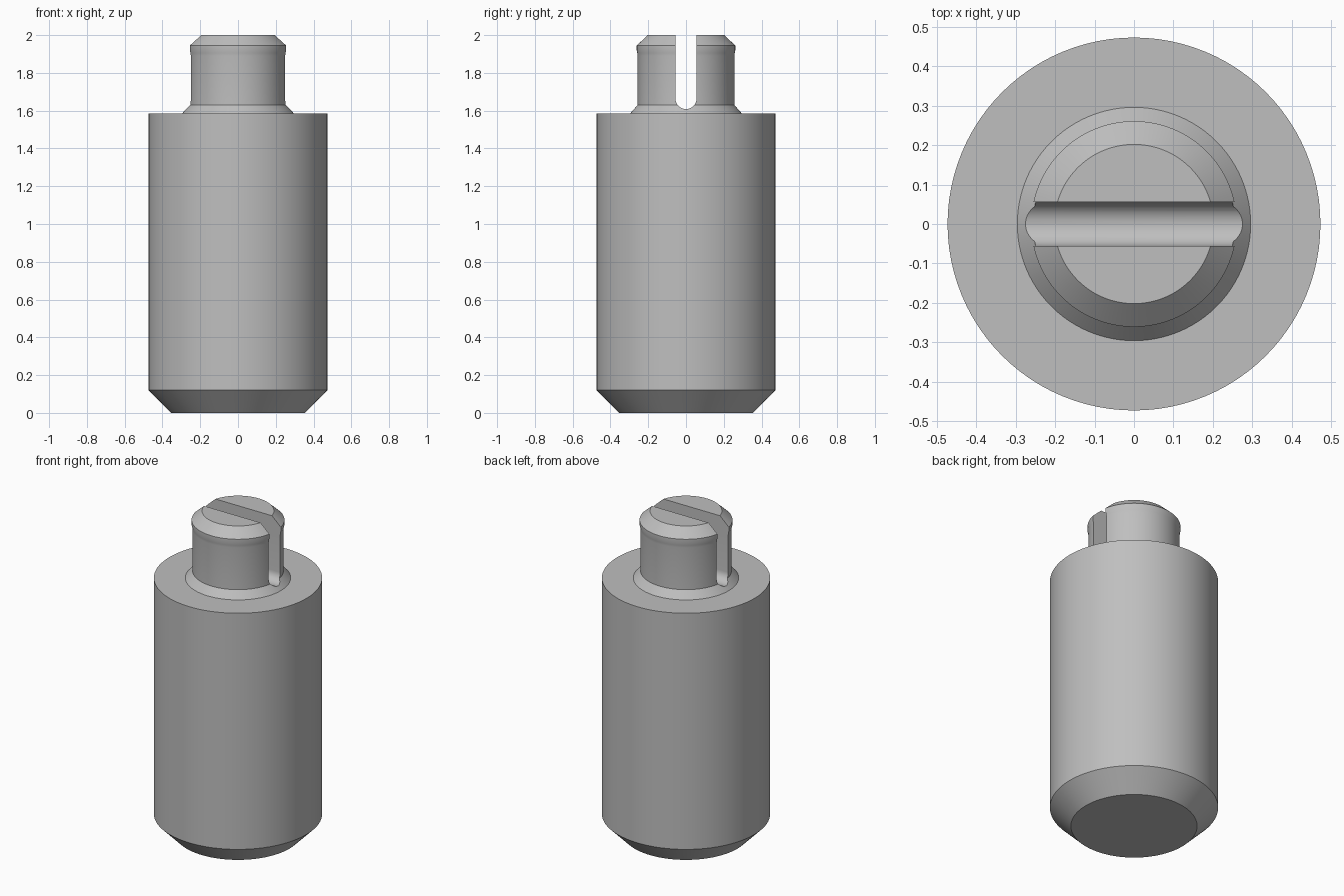
import bpy, bmesh, math

cube = bpy.data.objects.get("Cube")
if cube:
    bpy.data.objects.remove(cube, do_unlink=True)

SEGMENTS = 96

steel = bpy.data.materials.new("grey steel")
steel.use_nodes = True
grey = (0.52, 0.52, 0.52, 1)
steel.diffuse_color = grey
steel.node_tree.nodes["Principled BSDF"].inputs["Base Color"].default_value = grey


def add_object(name, bm):
    bmesh.ops.recalc_face_normals(bm, faces=bm.faces)
    mesh = bpy.data.meshes.new(name)
    bm.to_mesh(mesh)
    bm.free()
    mesh.materials.append(steel)
    obj = bpy.data.objects.new(name, mesh)
    bpy.context.collection.objects.link(obj)
    return obj


def turned(name, profile):
    """Closed solid of revolution from (radius, height) pairs."""
    bm = bmesh.new()
    rings = []
    for r, z in profile:
        rings.append([bm.verts.new((r * math.cos(a), r * math.sin(a), z))
                      for a in (math.tau * i / SEGMENTS for i in range(SEGMENTS))])
    for low, high in zip(rings, rings[1:]):
        for i in range(SEGMENTS):
            j = (i + 1) % SEGMENTS
            bm.faces.new((low[i], low[j], high[j], high[i]))
    bm.faces.new(rings[0])
    bm.faces.new(rings[-1])
    return add_object(name, bm)


def slot_cutter(name, half_width, bottom, top, half_length):
    """Round-bottomed bar lying along x."""
    steps = 16
    centre = bottom + half_width
    outline = [(half_width, top), (-half_width, top)]
    for i in range(steps + 1):
        a = math.pi + math.pi * i / steps
        outline.append((half_width * math.cos(a), centre + half_width * math.sin(a)))
    bm = bmesh.new()
    face = bm.faces.new([bm.verts.new((-half_length, y, z)) for y, z in outline])
    end = bmesh.ops.extrude_face_region(bm, geom=[face])
    verts = [v for v in end["geom"] if isinstance(v, bmesh.types.BMVert)]
    bmesh.ops.translate(bm, verts=verts, vec=(2 * half_length, 0, 0))
    return add_object(name, bm)


# Chamfered body, conical collar and pin with a slightly raised lip
plunger = turned("plunger_body", [
    (0.355, 0), (0.473, 0.12), (0.473, 1.585), (0.296, 1.585),
    (0.256, 1.63), (0.256, 1.89), (0.258, 1.905), (0.261, 1.92),
    (0.261, 1.945), (0.202, 2.0)])

# Driver slot across the pin
cutter = slot_cutter("slot_cutter", 0.056, 1.608, 2.2, 0.4)
cutter.hide_render = True

slot = plunger.modifiers.new("driver_slot", "BOOLEAN")
slot.operation = "DIFFERENCE"
slot.solver = "EXACT"
slot.object = cutter

bpy.ops.object.select_all(action="DESELECT")
plunger.select_set(True)
bpy.context.view_layer.objects.active = plunger
bpy.ops.object.modifier_apply(modifier=slot.name)
bpy.data.objects.remove(cutter, do_unlink=True)
bpy.ops.object.shade_smooth_by_angle(angle=math.radians(25))
